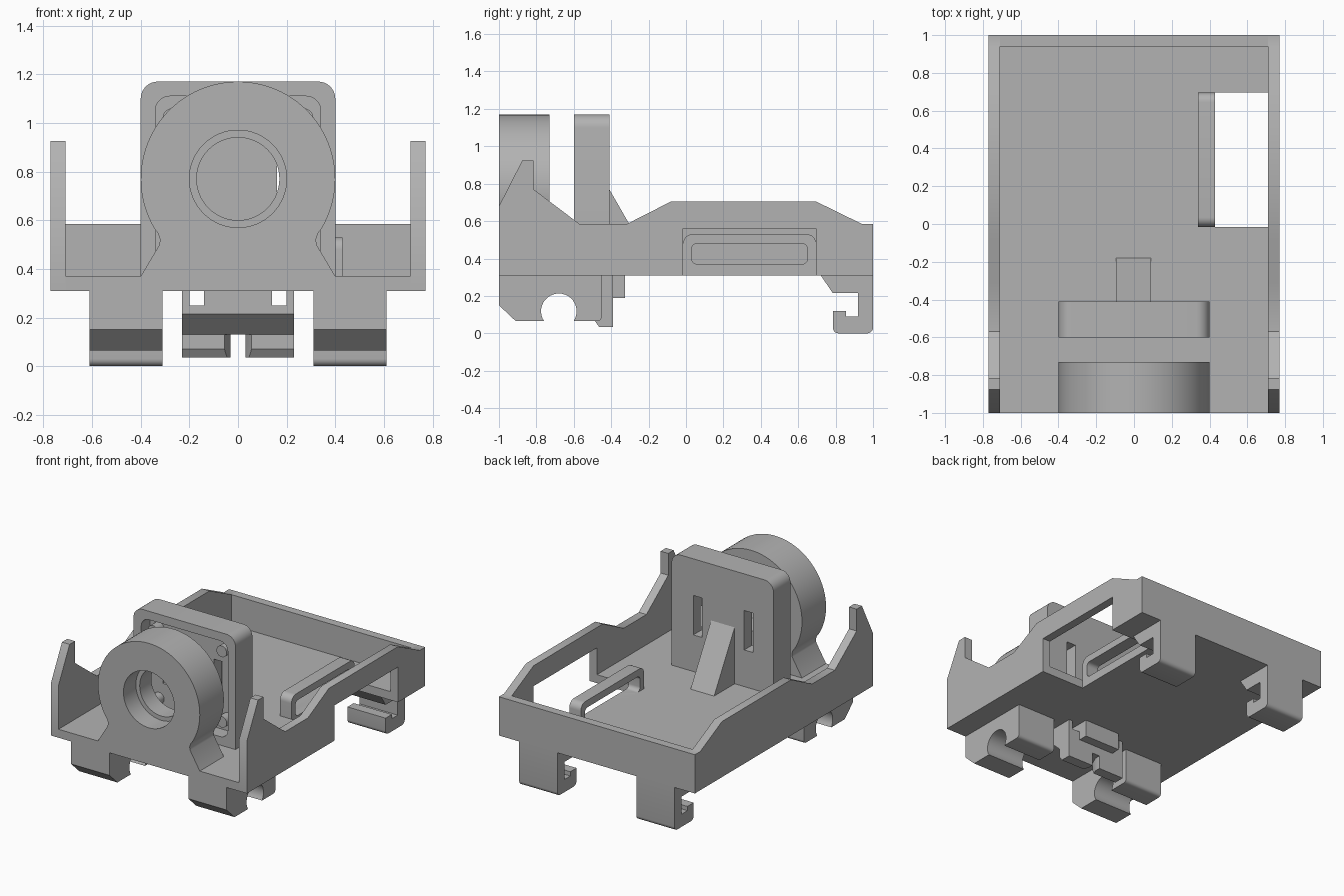
import bpy, bmesh, math

if "Cube" in bpy.data.objects:
    bpy.data.objects.remove(bpy.data.objects["Cube"])

grey = bpy.data.materials.new("plain grey")
grey.diffuse_color = (0.45, 0.45, 0.45, 1)
grey.use_nodes = True
grey.node_tree.nodes["Principled BSDF"].inputs["Base Color"].default_value = grey.diffuse_color


def prism(name, pts, axis, a, b):
    """Extrude a 2D profile along an axis: x uses (y,z), y uses (x,z), z uses (x,y)."""
    place = {"x": lambda p, t: (t, p[0], p[1]),
             "y": lambda p, t: (p[0], t, p[1]),
             "z": lambda p, t: (p[0], p[1], t)}[axis]
    bm = bmesh.new()
    lo = [bm.verts.new(place(p, a)) for p in pts]
    hi = [bm.verts.new(place(p, b)) for p in pts]
    bm.faces.new(lo)
    bm.faces.new(hi)
    for i in range(len(pts)):
        j = (i + 1) % len(pts)
        bm.faces.new((lo[i], lo[j], hi[j], hi[i]))
    bmesh.ops.recalc_face_normals(bm, faces=bm.faces)
    me = bpy.data.meshes.new(name)
    bm.to_mesh(me)
    bm.free()
    ob = bpy.data.objects.new(name, me)
    me.materials.append(grey)
    bpy.context.collection.objects.link(ob)
    return ob


def rect(x0, x1, y0, y1):
    return [(x0, y0), (x1, y0), (x1, y1), (x0, y1)]


def box(name, x0, x1, y0, y1, z0, z1):
    return prism(name, rect(x0, x1, y0, y1), "z", z0, z1)


def arc(cx, cy, r, a0, a1, n):
    return [(cx + r * math.cos(math.radians(a0 + (a1 - a0) * i / n)),
             cy + r * math.sin(math.radians(a0 + (a1 - a0) * i / n))) for i in range(n + 1)]


def circle(cx, cy, r, n=64):
    return arc(cx, cy, r, 0, 360, n)[:-1]


def round_rect(x0, x1, y0, y1, r, bottom=True):
    low = arc(x0 + r, y0 + r, r, 180, 270, 8) + arc(x1 - r, y0 + r, r, 270, 360, 8)
    if not bottom:
        low = [(x0, y0), (x1, y0)]
    return low + arc(x1 - r, y1 - r, r, 0, 90, 8) + arc(x0 + r, y1 - r, r, 90, 180, 8)


def cut(ob, *cutters):
    bpy.context.view_layer.objects.active = ob
    for c in cutters:
        m = ob.modifiers.new("cut", "BOOLEAN")
        m.operation, m.solver, m.object = "DIFFERENCE", "EXACT", c
        bpy.ops.object.modifier_apply(modifier=m.name)
        bpy.data.objects.remove(c)


# Tray floor with side opening
floor = box("floor", -0.71, 0.71, -1, 0.94, 0.31, 0.37)
cut(floor, box("cutter", 0.43, 0.9, -0.015, 0.695, 0.2, 0.5))

# Side walls with raised front horns
wall = [(-1, .31), (-1, .68), (-.875, .925), (-.815, .925), (-.815, .77), (-.57, .585),
        (-.315, .585), (-.08, .705), (.695, .705), (.94, .585), (1, .585), (1, .31)]
prism("left_wall", wall, "x", -0.77, -0.71)
right = prism("right_wall", wall, "x", 0.71, 0.77)
cut(right, box("cutter", 0.6, 0.9, -0.015, 0.695, 0.2, 0.56))
box("back_wall", -0.71, 0.71, 0.94, 1, 0.31, 0.585)

# Strap hoop beside the opening
hoop = prism("strap_hoop", round_rect(-.015, .695, .31, .53, .05, False), "x", .34, .43)
cut(hoop, prism("cutter", round_rect(.03, .65, .37, .48, .03), "x", .2, .6))

# Front ring on a flared foot
neck = [(.328, .545), (.32, .52), (.324, .497), (.40, .37)]
ring_pts = arc(0, .77, .40, -31, 211, 64)
ring_pts += [(-x, z) for x, z in neck] + neck[::-1]
ring = prism("front_ring", ring_pts, "y", -1, -0.73)
cut(ring, prism("cutter", circle(0, .77, .17), "y", -1.2, -0.5),
    prism("cutter", circle(0, .77, .20), "y", -1.2, -0.86))

# Support plate with recessed front, two slots and corner pins
plate = prism("support_plate", round_rect(-.40, .40, .37, 1.17, .07, False), "y", -.60, -.41)
cut(plate, prism("cutter", round_rect(-.34, .34, .43, 1.11, .06), "y", -.7, -.50),
    box("cutter", .16, .23, -.7, -.3, .63, .91),
    box("cutter", -.24, -.17, -.7, -.3, .63, .91))
for sx in (-1, 1):
    for sz in (-1, 1):
        prism("corner_pin", circle(sx * .27, .77 + sz * .25, .04, 24), "y", -.57, -.50)

# Gusset behind the plate
prism("gusset", [(-.41, .37), (-.18, .37), (-.41, .77)], "x", -.095, .09)

# Front axle clips and rear hook clips
front_clip = [(-1, .31), (-1, .15), (-.91, .065)] + arc(-.68, .118, .095, 214, -34, 24)
front_clip += arc(-.475, .09, .025, 270, 360, 5) + [(-.45, .31)]
rear_clip = [(.72, .31), (.785, .215), (.92, .215), (.92, .09), (.855, .09), (.855, .12),
             (.785, .12)] + arc(.815, .03, .03, 180, 270, 5) + arc(.97, .03, .03, 270, 360, 5)
rear_clip += [(1, .31)]
for side, x in (("left", -.61), ("right", .31)):
    prism(side + "_front_clip", front_clip, "x", x, x + .30)
    prism(side + "_rear_clip", rear_clip, "x", x, x + .30)

# Centre latch with two notches and a tapered slot
latch = prism("centre_latch", [(-.58, .31), (-.58, .215), (-.49, .13), (-.49, .07),
                               (-.465, .035), (-.39, .035), (-.39, .31)], "x", -.23, .23)
cut(latch, box("cutter", -.20, -.14, -.8, -.2, .25, .35),
    box("cutter", .14, .20, -.8, -.2, .25, .35),
    prism("cutter", [(-.06, -.5), (.06, -.5), (.03, -.43), (.03, -.3), (-.03, -.3),
                     (-.03, -.43)], "z", 0, .13))
box("latch_block", -.14, .14, -.39, -.325, .19, .31)

# Smooth curved surfaces, keep edges sharp
bpy.ops.object.select_all(action="SELECT")
bpy.context.view_layer.objects.active = floor
bpy.ops.object.shade_smooth_by_angle(angle=math.radians(30))
